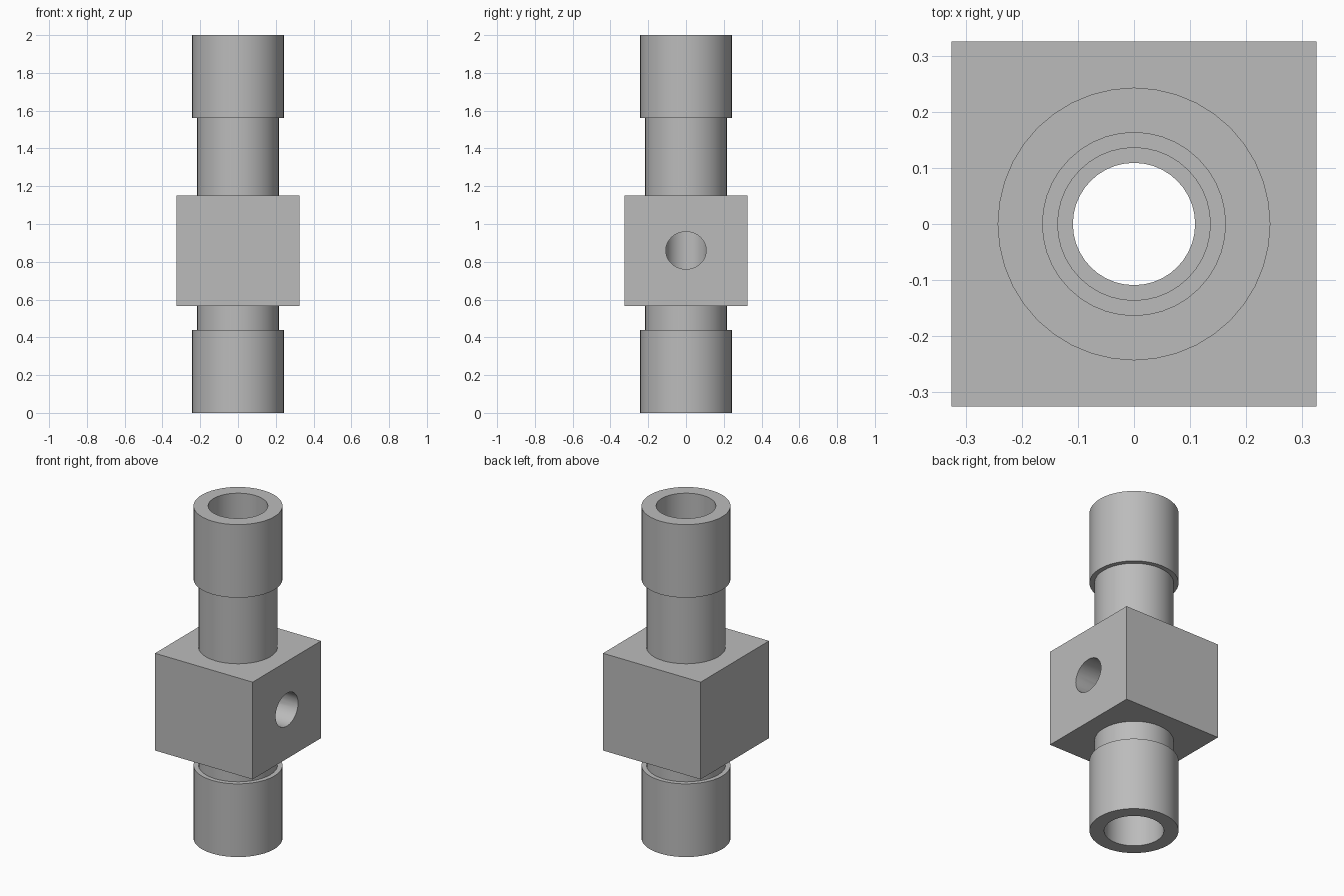
import bpy
import bmesh
import math

if "Cube" in bpy.data.objects:
    bpy.data.objects.remove(bpy.data.objects["Cube"])

SIDES = 40

steel = bpy.data.materials.new("plain grey")
steel.diffuse_color = (0.5, 0.5, 0.5, 1)
steel.use_nodes = True
steel.node_tree.nodes["Principled BSDF"].inputs["Base Color"].default_value = steel.diffuse_color


def finish(name, bm):
    bmesh.ops.recalc_face_normals(bm, faces=bm.faces)
    mesh = bpy.data.meshes.new(name)
    bm.to_mesh(mesh)
    bm.free()
    mesh.materials.append(steel)
    obj = bpy.data.objects.new(name, mesh)
    bpy.context.collection.objects.link(obj)
    return obj


def lathe(name, profile):
    """Closed solid of revolution around z from (radius, height) points."""
    bm = bmesh.new()
    rings = [[bm.verts.new((r * math.cos(2 * math.pi * i / SIDES),
                            r * math.sin(2 * math.pi * i / SIDES), z))
              for i in range(SIDES)] for r, z in profile]
    for a, b in zip(rings, rings[1:]):
        for i in range(SIDES):
            j = (i + 1) % SIDES
            bm.faces.new((a[i], a[j], b[j], b[i]))
    bm.faces.new(rings[0])
    bm.faces.new(rings[-1])
    return finish(name, bm)


def combine(target, other, operation):
    mod = target.modifiers.new(operation.title(), 'BOOLEAN')
    mod.operation = operation
    mod.solver = 'EXACT'
    mod.object = other
    bpy.context.view_layer.objects.active = target
    bpy.ops.object.modifier_apply(modifier=mod.name)
    bpy.data.objects.remove(other)


# Square centre block
bm = bmesh.new()
bmesh.ops.create_cube(bm, size=1)
bmesh.ops.scale(bm, vec=(0.65, 0.65, 0.585), verts=bm.verts)
bmesh.ops.translate(bm, vec=(0, 0, 0.8575), verts=bm.verts)
body = finish("fitting_body", bm)

# Tube with a wider sleeve at each end
combine(body, lathe("tube_and_sleeves", [
    (0.243, 0), (0.243, 0.44), (0.216, 0.44), (0.216, 1.56),
    (0.243, 1.56), (0.243, 2)]), 'UNION')

# Stepped bore, narrowing towards the block
combine(body, lathe("bore_cutter", [
    (0.163, -0.1), (0.163, 0.44), (0.136, 0.44), (0.136, 0.565),
    (0.109, 0.565), (0.109, 1.15), (0.136, 1.15), (0.136, 1.56),
    (0.163, 1.56), (0.163, 2.1)]), 'DIFFERENCE')

# Side port opening into the bore on the right
port = lathe("port_cutter", [(1, 0), (1, 0.5)])
for v in port.data.vertices:
    x, y, z = v.co
    v.co = (z, 0.107 * x, 0.86 + 0.099 * y)
bm = bmesh.new()
bm.from_mesh(port.data)
bmesh.ops.recalc_face_normals(bm, faces=bm.faces)
bm.to_mesh(port.data)
bm.free()
combine(body, port, 'DIFFERENCE')

# Smooth round walls, crisp edges
bpy.ops.object.select_all(action='DESELECT')
body.select_set(True)
bpy.context.view_layer.objects.active = body
bpy.ops.object.shade_smooth_by_angle(angle=math.radians(30))
